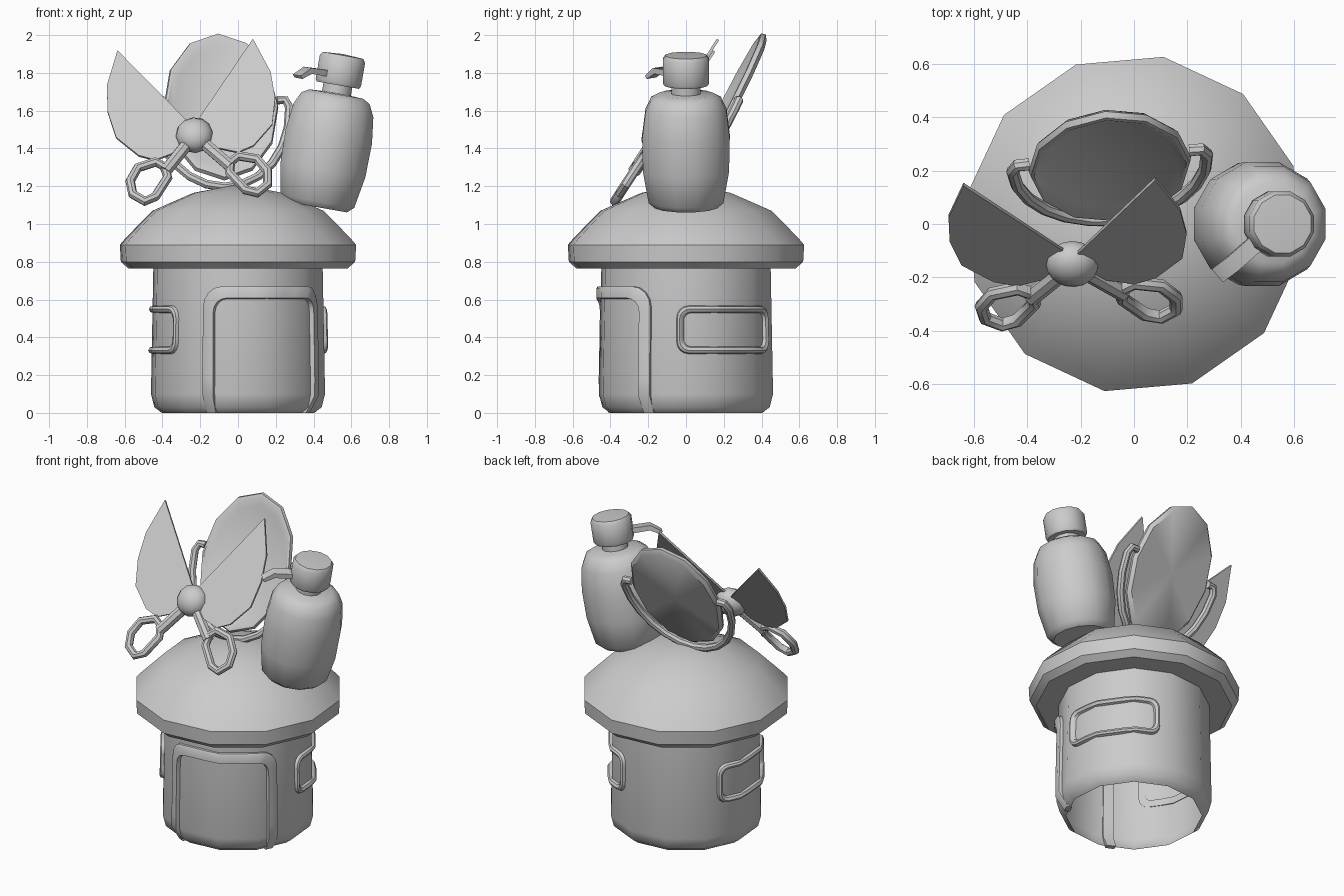
import bpy, bmesh
from math import sin, cos, radians, pi, hypot
from mathutils import Matrix, Vector

cube = bpy.data.objects.get("Cube")
if cube:
    bpy.data.objects.remove(cube, do_unlink=True)

grey = bpy.data.materials.new("plain_grey")
grey.use_nodes = True
grey.diffuse_color = (0.6, 0.6, 0.6, 1)
for node in grey.node_tree.nodes:
    if node.type == "BSDF_PRINCIPLED":
        node.inputs["Base Color"].default_value = (0.6, 0.6, 0.6, 1)

SIDES, TURN = 12, 20
T, R = Matrix.Translation, Matrix.Rotation
parts = []


def finish(name, bm, matrix=Matrix()):
    bmesh.ops.remove_doubles(bm, verts=bm.verts, dist=0.0005)
    bmesh.ops.recalc_face_normals(bm, faces=bm.faces)
    mesh = bpy.data.meshes.new(name)
    bm.to_mesh(mesh)
    bm.free()
    mesh.transform(matrix)
    mesh.materials.append(grey)
    ob = bpy.data.objects.new(name, mesh)
    bpy.context.collection.objects.link(ob)
    parts.append(ob)
    return ob


def skin(bm, rows, wrap_rows=False, wrap_cols=True):
    """Join rows of points into a quad surface."""
    grid = [[bm.verts.new(p) for p in row] for row in rows]
    n, m = len(grid), len(grid[0])
    for i in range(n if wrap_rows else n - 1):
        for j in range(m if wrap_cols else m - 1):
            a, b = grid[i], grid[(i + 1) % n]
            k = (j + 1) % m
            bm.faces.new((a[j], a[k], b[k], b[j]))
    return grid


def lathe(name, profile, matrix=Matrix(), turn=0, sx=1, sy=1):
    bm = bmesh.new()
    angles = [radians(turn) + 2 * pi * k / SIDES for k in range(SIDES)]
    skin(bm, [[(r * cos(a) * sx, r * sin(a) * sy, z) for a in angles] for r, z in profile])
    bmesh.ops.dissolve_degenerate(bm, dist=0.0001, edges=bm.edges)
    return finish(name, bm, matrix)


def plate(name, outline, depth, matrix):
    bm = bmesh.new()
    rows = [[(x, y, z) for x, y in outline] for z in (-depth / 2, depth / 2)]
    for row in skin(bm, rows):
        bm.faces.new(row)
    return finish(name, bm, matrix)


def tube(name, path, radius, matrix, closed=False):
    """Round bar along a path lying in the local xy plane."""
    bm = bmesh.new()
    pts = [Vector((x, y, 0)) for x, y in path]
    n, rows = len(pts), []
    for i, p in enumerate(pts):
        before = pts[i - 1] if closed or i else p
        after = pts[(i + 1) % n] if closed or i < n - 1 else p
        d = (after - before).normalized()
        side = Vector((-d.y, d.x, 0))
        rows.append([p + side * radius * cos(k * pi / 4) + Vector((0, 0, radius * sin(k * pi / 4)))
                     for k in range(8)])
    grid = skin(bm, rows, wrap_rows=closed)
    if not closed:
        bm.faces.new(grid[0])
        bm.faces.new(grid[-1])
    return finish(name, bm, matrix)


# House wall: open at the bottom, rounded at its foot
wall = [(0.41, 0), (0.45, 0.03), (0.468, 0.1), (0.455, 0.78)]
lathe("house_wall", wall, turn=TURN)

# Mushroom roof
lathe("house_roof", [(0.44, 0.765), (0.59, 0.765), (0.63, 0.8), (0.635, 0.89), (0.6, 0.93),
                     (0.46, 1.07), (0.24, 1.165), (0, 1.21)], turn=TURN)


def on_wall(centre, s, z, lift):
    """Point on the faceted wall, s along the arc from a centre angle."""
    a = centre + s / 0.468 * 180 / pi
    r = wall[-1][0]
    for (r0, z0), (r1, z1) in zip(wall, wall[1:]):
        if z0 <= z <= z1:
            r = r0 + (r1 - r0) * (z - z0) / (z1 - z0)
    r = r * cos(pi / SIDES) / cos(radians((a - TURN) % 30 - 15)) + lift
    return (r * cos(radians(a)), r * sin(radians(a)), z)


def rounded(half, low, high, r, is_open):
    """Rounded rectangle, or an arch standing on its low edge."""
    corners = [(1, 1, 0), (-1, 1, 90)]
    if not is_open:
        corners += [(-1, -1, 180), (1, -1, 270)]
    arcs = []
    for sx, sz, start in corners:
        cx, cz = sx * (half - r), (high - r if sz > 0 else low + r)
        arcs.append([(cx + r * cos(radians(start + 22.5 * k)),
                      cz + r * sin(radians(start + 22.5 * k))) for k in range(5)])
    if is_open:
        arcs = [[(half, low)]] + arcs + [[(-half, low)]]
    pts = []
    for i, arc in enumerate(arcs):
        pts += arc
        if is_open and i == len(arcs) - 1:
            break
        (x0, z0), (x1, z1) = arc[-1], arcs[(i + 1) % len(arcs)][0]
        pts += [(x0 + (x1 - x0) * k / 6, z0 + (z1 - z0) * k / 6) for k in range(1, 6)]
    return pts


def frame(name, centre, section, low, high, half, r, is_open):
    """Raised border on the wall; section holds (inset, lift) pairs."""
    bm = bmesh.new()
    loops = []
    for inset, lift in section:
        base = low if is_open else low + inset
        loop = rounded(half - inset, base, high - inset, r - inset * 0.6, is_open)
        loops.append([on_wall(centre, s, z, lift) for s, z in loop])
    grid = skin(bm, loops, wrap_rows=True, wrap_cols=not is_open)
    if is_open:
        for end in (0, -1):
            bm.faces.new([row[end] for row in grid])
    return finish(name, bm)


# Door frame and the two side windows
frame("door_frame", -69, [(0, -0.01), (0, 0.018), (0.012, 0.025), (0.062, 0.025), (0.068, -0.01)],
      0, 0.67, 0.365, 0.11, True)
for name, centre in (("left_window_frame", 32), ("right_window_frame", 188)):
    frame(name, centre, [(0, -0.008), (0.008, 0.018), (0.02, 0.025), (0.036, 0.016), (0.044, -0.008)],
          0.31, 0.57, 0.315, 0.065, False)

# Pump bottle leaning to one side
bottle = T((0.415, 0, 1.09)) @ R(radians(10), 4, "Y")
lathe("bottle_body", [(0, 0), (0.17, 0), (0.205, 0.03), (0.236, 0.2), (0.24, 0.38), (0.222, 0.52),
                      (0.19, 0.585), (0.15, 0.607), (0, 0.615)], bottle, 15)
lathe("bottle_neck", [(0.08, 0.59), (0.08, 0.68)], bottle, 15)
lathe("bottle_cap", [(0, 0.655), (0.118, 0.655), (0.126, 0.67), (0.126, 0.795), (0.112, 0.815),
                     (0, 0.822)], bottle, 15)
plate("bottle_spout", [(0.08, 0.69), (0.22, 0.69), (0.28, 0.655), (0.295, 0.67), (0.23, 0.72),
                       (0.08, 0.725)], 0.065,
      bottle @ R(radians(221), 4, "Z") @ R(pi / 2, 4, "X"))

# Oval mirror leaning back, with a yoke around its lower half
mirror = T((-0.09, 0.22, 1.62)) @ R(radians(5), 4, "Z") @ R(radians(63), 4, "X")
lathe("mirror_dish", [(0, -0.025), (0.94, -0.025), (1, -0.005), (0.98, 0.018), (0.94, 0.02),
                      (0.82, -0.002), (0, -0.014)], mirror, sx=0.305, sy=0.435)
arc = [(0.365 * cos(radians(-15 * k)), 0.47 * sin(radians(-15 * k))) for k in range(13)]
tube("mirror_yoke", [(0.3, 0.045), (0.345, 0.045)] + arc + [(-0.345, 0.045), (-0.3, 0.045)],
     0.024, mirror @ T((0, 0, -0.01)))

# Open scissors leaning back on the roof
scissors = T((-0.23, -0.15, 1.47)) @ R(radians(57), 4, "X") @ R(radians(5), 4, "Z")
blade = [(0, 0.05), (0.36, 0.57), (0.435, 0.355), (0.445, 0.19), (0.415, 0.025), (0.305, -0.1),
         (0.22, -0.135), (0.09, -0.09), (0, -0.03)]
grip = [(0.175, -0.184), (0.22, -0.15), (0.317, -0.178), (0.365, -0.26), (0.358, -0.343),
        (0.298, -0.392), (0.24, -0.368), (0.165, -0.254)]
for side, sign in (("left", 1), ("right", -1)):
    plate(side + "_blade", [(x * sign, y) for x, y in blade], 0.014, scissors @ T((0, 0, 0.008 * sign)))
    tube(side + "_grip", [(x * sign, y) for x, y in grip], 0.026, scissors, True)
    tube(side + "_shank", [(0, 0), (0.175 * sign, -0.215)], 0.034, scissors)
lathe("scissor_pivot", [(0.1 * sin(pi * k / 8), -0.08 * cos(pi * k / 8)) for k in range(9)], scissors)

# Soft shading with sharp corners kept
bpy.ops.object.select_all(action="DESELECT")
for ob in parts:
    ob.select_set(True)
bpy.context.view_layer.objects.active = parts[0]
bpy.ops.object.shade_smooth_by_angle(angle=radians(40))
